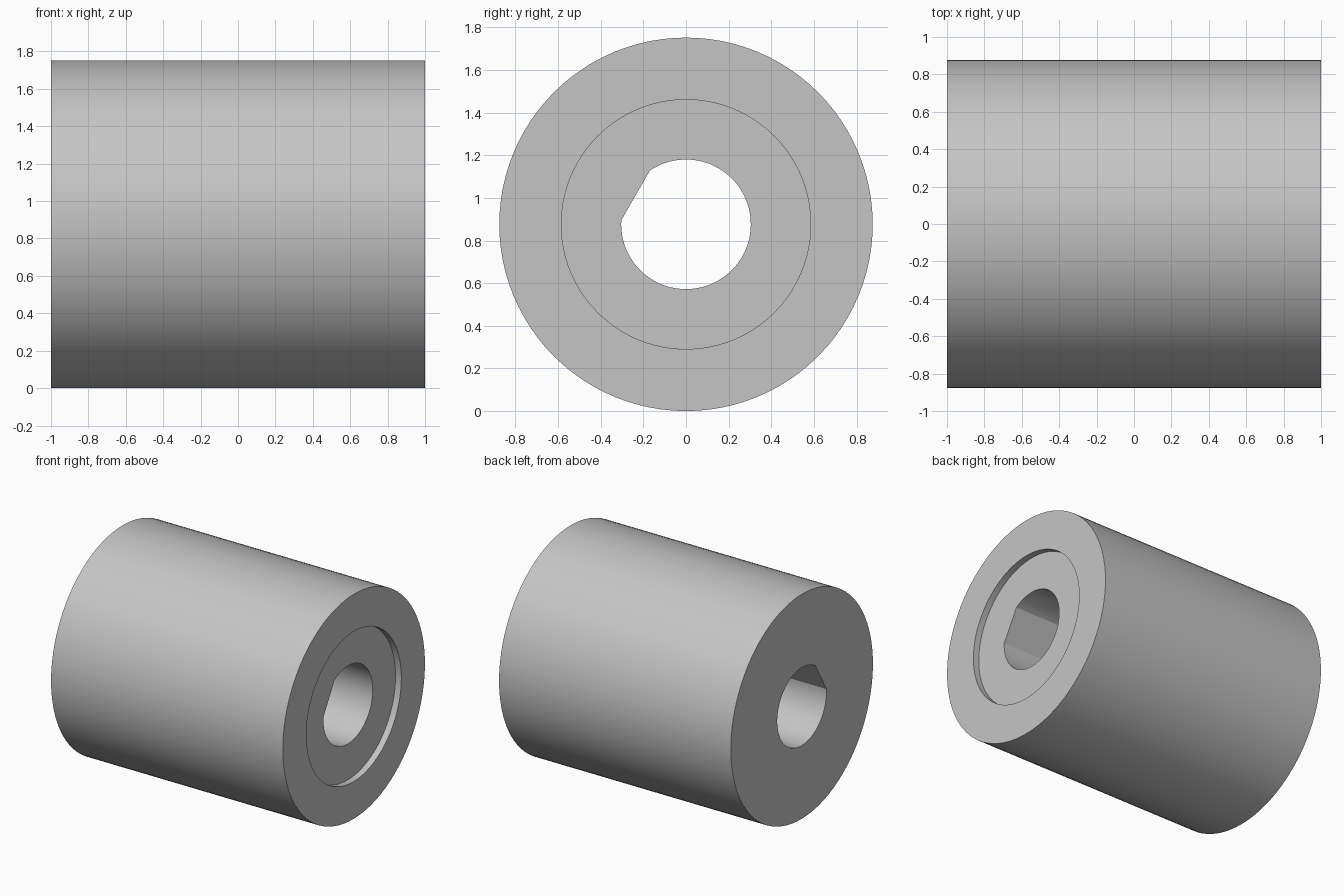
import bpy, bmesh
from math import sin, cos, radians

cube = bpy.data.objects.get("Cube")
if cube:
    bpy.data.objects.remove(cube)

SIDES = 96
STEP = 360 / SIDES
R_OUT, R_RECESS, R_BORE = 0.876, 0.585, 0.304
RECESS_X = 0.95
FLAT_DIR = 150          # direction of the bore's flat, in degrees
FLAT_HALF = 7 * STEP    # half the angle it spans

grey = bpy.data.materials.new("plain_grey")
grey.use_nodes = True
grey.diffuse_color = (0.56, 0.56, 0.56, 1)
grey.node_tree.nodes["Principled BSDF"].inputs["Base Color"].default_value = (0.56, 0.56, 0.56, 1)

bm = bmesh.new()


def ring(x, radius, flat=False):
    """Ring of points around the x axis, optionally cut to a D shape."""
    verts = []
    for i in range(SIDES):
        off = (i - SIDES // 2) * STEP
        r = radius
        if flat and abs(off) < FLAT_HALF:
            r = radius * cos(radians(FLAT_HALF)) / cos(radians(off))
        a = radians(FLAT_DIR + off)
        verts.append(bm.verts.new((x, r * cos(a), R_OUT + r * sin(a))))
    return verts


# Closed loop of rings: outer wall, end rim, recess, keyed bore, plain end
rings = [
    ring(-1, R_OUT),
    ring(1, R_OUT),
    ring(1, R_RECESS),
    ring(RECESS_X, R_RECESS),
    ring(RECESS_X, R_BORE, True),
    ring(-1, R_BORE, True),
]
for a, b in zip(rings, rings[1:] + rings[:1]):
    for i in range(SIDES):
        j = (i + 1) % SIDES
        bm.faces.new((a[i], a[j], b[j], b[i]))
bmesh.ops.recalc_face_normals(bm, faces=bm.faces)

mesh = bpy.data.meshes.new("bushing")
bm.to_mesh(mesh)
bm.free()
mesh.materials.append(grey)
bushing = bpy.data.objects.new("bushing", mesh)
bpy.context.collection.objects.link(bushing)

# Smooth round walls, sharp rims and flat edges
bpy.ops.object.select_all(action="DESELECT")
bushing.select_set(True)
bpy.context.view_layer.objects.active = bushing
bpy.ops.object.shade_smooth_by_angle(angle=radians(15))
